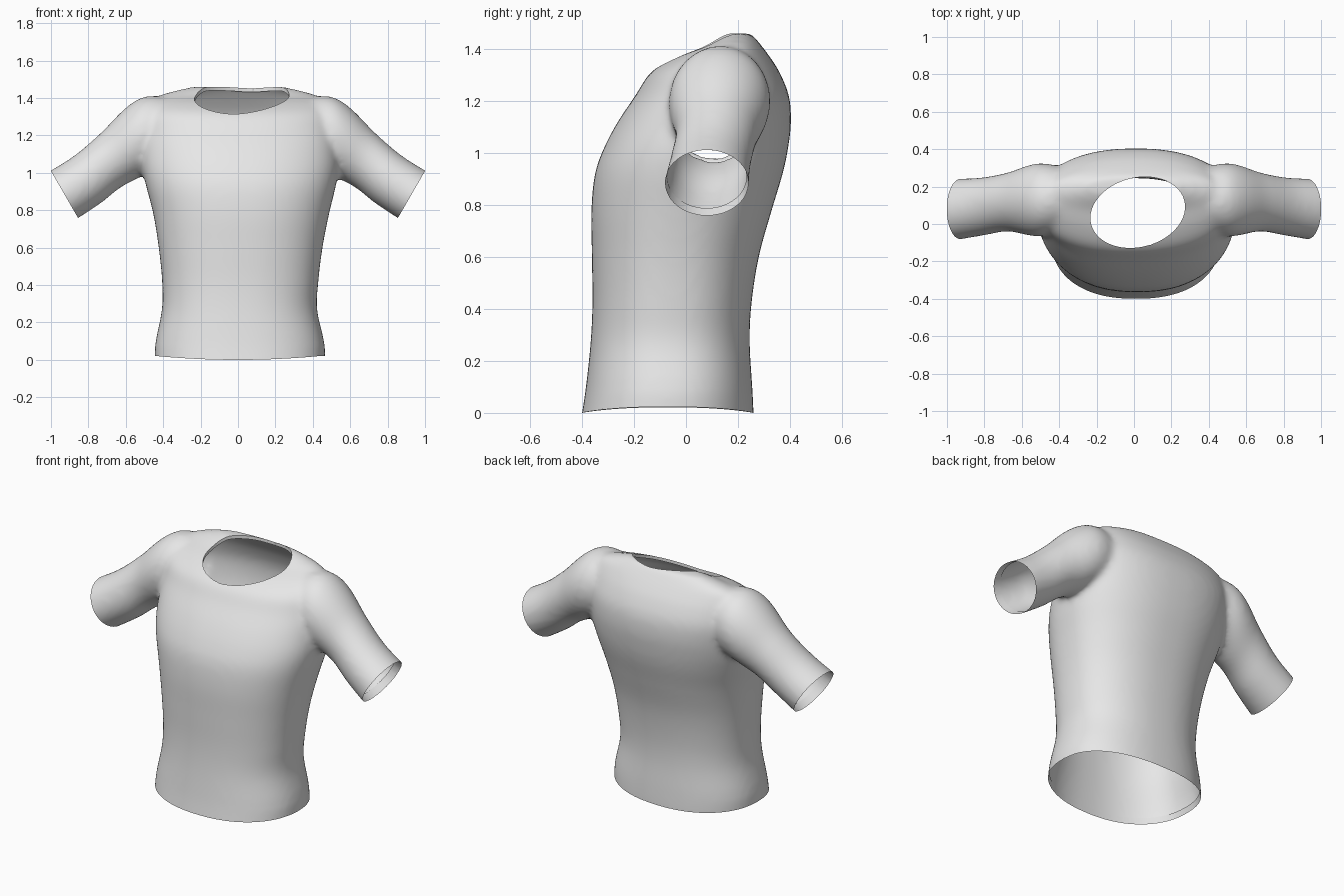
import bpy, bmesh, math
from mathutils import Vector

if "Cube" in bpy.data.objects:
    bpy.data.objects.remove(bpy.data.objects["Cube"])

SEG = 64


def smooth_rows(rows, steps=6):
    """Catmull-Rom interpolation of every column of a small key table."""
    pts = [rows[0]] + rows + [rows[-1]]
    out = []
    for i in range(1, len(pts) - 2):
        for s in range(steps):
            t = s / steps
            out.append([0.5 * (2 * b + (c - a) * t + (2 * a - 5 * b + 4 * c - d) * t * t
                               + (3 * b - a - 3 * c + d) * t ** 3)
                        for a, b, c, d in zip(*pts[i - 1:i + 3])])
    return out + [rows[-1]]


def loft(bm, rings):
    """Closed tube through a list of rings of points."""
    loops = [[bm.verts.new(p) for p in ring] for ring in rings]
    for a, b in zip(loops, loops[1:]):
        for i in range(SEG):
            j = (i + 1) % SEG
            bm.faces.new((a[i], a[j], b[j], b[i]))
    bm.faces.new(loops[0])
    bm.faces.new(loops[-1])


def spow(v, e):
    return math.copysign(abs(v) ** e, v)


def new_object(name, bm):
    mesh = bpy.data.meshes.new(name)
    bm.to_mesh(mesh)
    bm.free()
    ob = bpy.data.objects.new(name, mesh)
    bpy.context.collection.objects.link(ob)
    return ob


ANGLES = [2 * math.pi * i / SEG for i in range(SEG)]

# Torso: height, centre x, half width, front y, back y
TORSO = [
    [-0.06, 0.01, 0.455, -0.41, 0.26],
    [0.00, 0.01, 0.455, -0.40, 0.26],
    [0.10, 0.01, 0.45, -0.385, 0.255],
    [0.27, 0.008, 0.415, -0.367, 0.245],
    [0.42, 0.012, 0.418, -0.36, 0.252],
    [0.60, 0.014, 0.438, -0.362, 0.28],
    [0.78, 0.017, 0.47, -0.364, 0.33],
    [0.92, 0.016, 0.505, -0.35, 0.372],
    [1.02, 0.014, 0.525, -0.315, 0.393],
    [1.12, 0.01, 0.53, -0.262, 0.404],
    [1.22, 0.005, 0.53, -0.195, 0.396],
    [1.31, 0.0, 0.52, -0.135, 0.36],
    [1.37, 0.0, 0.49, -0.04, 0.322],
    [1.41, 0.0, 0.43, 0.06, 0.292],
    [1.44, 0.0, 0.33, 0.11, 0.268],
    [1.46, 0.0, 0.24, 0.15, 0.25],
]

# Sleeve: centre x, y, z, half size along y, half height, tilt in degrees
SLEEVE = [
    [0.30, 0.14, 1.22, 0.14, 0.16, 90],
    [0.50, 0.13, 1.20, 0.195, 0.205, 87],
    [0.67, 0.118, 1.075, 0.158, 0.155, 68],
    [0.80, 0.095, 0.968, 0.155, 0.146, 62],
    [0.928, 0.08, 0.885, 0.162, 0.147, 60],
    [0.98, 0.075, 0.855, 0.163, 0.147, 60],
]

# Solid body and both sleeves, fused and softened into one garment
bm = bmesh.new()
rings = []
for z, cx, hx, y0, y1 in smooth_rows(TORSO):
    rings.append([(cx + hx * spow(math.cos(a), 0.87),
                   (y0 + y1) / 2 + (y1 - y0) / 2 * spow(math.sin(a), 0.87), z)
                  for a in ANGLES])
loft(bm, rings)
for side in (-1, 1):
    rings = []
    for x, y, z, hy, hl, tilt in smooth_rows(SLEEVE):
        ux, uz = math.cos(math.radians(tilt)), math.sin(math.radians(tilt))
        rings.append([(side * (x + ux * hl * math.sin(a)),
                       y + hy * math.cos(a),
                       z + uz * hl * math.sin(a)) for a in ANGLES])
    loft(bm, rings)
bmesh.ops.recalc_face_normals(bm, faces=bm.faces)
shirt = new_object("t_shirt", bm)

remesh = shirt.modifiers.new("fuse", 'REMESH')
remesh.mode = 'VOXEL'
remesh.voxel_size = 0.016
soften = shirt.modifiers.new("soften", 'SMOOTH')
soften.factor = 0.5
soften.iterations = 12

# Neck opening cutter: slightly skewed oval
NX, NY, RX, RY = 0.02, 0.062, 0.25, 0.19


def neck_radius(x, y):
    v = (y - NY) / RY
    u = (x - NX - 0.04 * v) / RX
    return math.hypot(u, v)


bm = bmesh.new()
cut_rings = [[(NX + RX * math.cos(a) + 0.04 * math.sin(a), NY + RY * math.sin(a), z)
              for a in ANGLES] for z in (1.15, 1.7)]
loft(bm, cut_rings)
bmesh.ops.recalc_face_normals(bm, faces=bm.faces)
cutter = new_object("neck_cutter", bm)
cutter.hide_render = True
cut = shirt.modifiers.new("neck", 'BOOLEAN')
cut.operation = 'DIFFERENCE'
cut.solver = 'EXACT'
cut.object = cutter

dg = bpy.context.evaluated_depsgraph_get()
bm = bmesh.new()
bm.from_mesh(bpy.data.meshes.new_from_object(shirt.evaluated_get(dg)))
shirt.modifiers.clear()
bpy.data.objects.remove(cutter)

# Open the neck
inner = [f for f in bm.faces
         if f.calc_center_median().z > 1.1
         and neck_radius(*f.calc_center_median().xy) < 1.0005]
bmesh.ops.delete(bm, geom=inner, context='FACES')


def open_end(point, normal, test):
    """Cut the end of a tube off with a plane, only where test holds."""
    faces = [f for f in bm.faces if test(f.calc_center_median())]
    edges = {e for f in faces for e in f.edges}
    verts = {v for f in faces for v in f.verts}
    bmesh.ops.bisect_plane(bm, geom=faces + list(edges) + list(verts), dist=0.0005,
                           plane_co=point, plane_no=normal, clear_outer=True)


# Open the waist and both cuffs
open_end((0, 0, 0), (0, 0, -1), lambda c: c.z < 0.2)
for side in (-1, 1):
    open_end((side * 0.928, 0.08, 0.885), (side * 0.866, 0, -0.5),
             lambda c: c.x * side > 0.65)
bmesh.ops.remove_doubles(bm, verts=bm.verts, dist=0.003)

# Waist edge rises a little toward the sides
for v in bm.verts:
    if v.co.z < 0.1:
        v.co.z += 0.022 * min(1, abs(v.co.x) / 0.45) ** 2 * (1 - max(0, v.co.z) / 0.1)

# Narrow hems turned to the inside of all openings
rim = [e for e in bm.edges if e.is_boundary]
made = bmesh.ops.extrude_edge_only(bm, edges=rim)["geom"]
for v in [g for g in made if isinstance(g, bmesh.types.BMVert)]:
    c = v.co
    if c.z < 0.1:
        v.co = Vector((0.01 + (c.x - 0.01) * 0.98, -0.07 + (c.y + 0.07) * 0.98, c.z + 0.035))
    elif abs(c.x) > 0.65:
        s = math.copysign(1, c.x)
        mid = Vector((s * 0.928, 0.08, 0.885))
        v.co = mid + (c - mid) * 0.95 + Vector((-s * 0.866, 0, 0.5)) * 0.045
    else:
        v.co.z -= 0.02

bm.to_mesh(shirt.data)
bm.free()

# Plain light fabric
fabric = bpy.data.materials.new("light_grey_fabric")
fabric.diffuse_color = (0.8, 0.8, 0.8, 1)
fabric.use_nodes = True
fabric.node_tree.nodes["Principled BSDF"].inputs["Base Color"].default_value = fabric.diffuse_color
shirt.data.materials.clear()
shirt.data.materials.append(fabric)
for p in shirt.data.polygons:
    p.material_index = 0

bpy.context.view_layer.objects.active = shirt
shirt.select_set(True)
bpy.ops.object.shade_smooth_by_angle(angle=math.radians(60))
